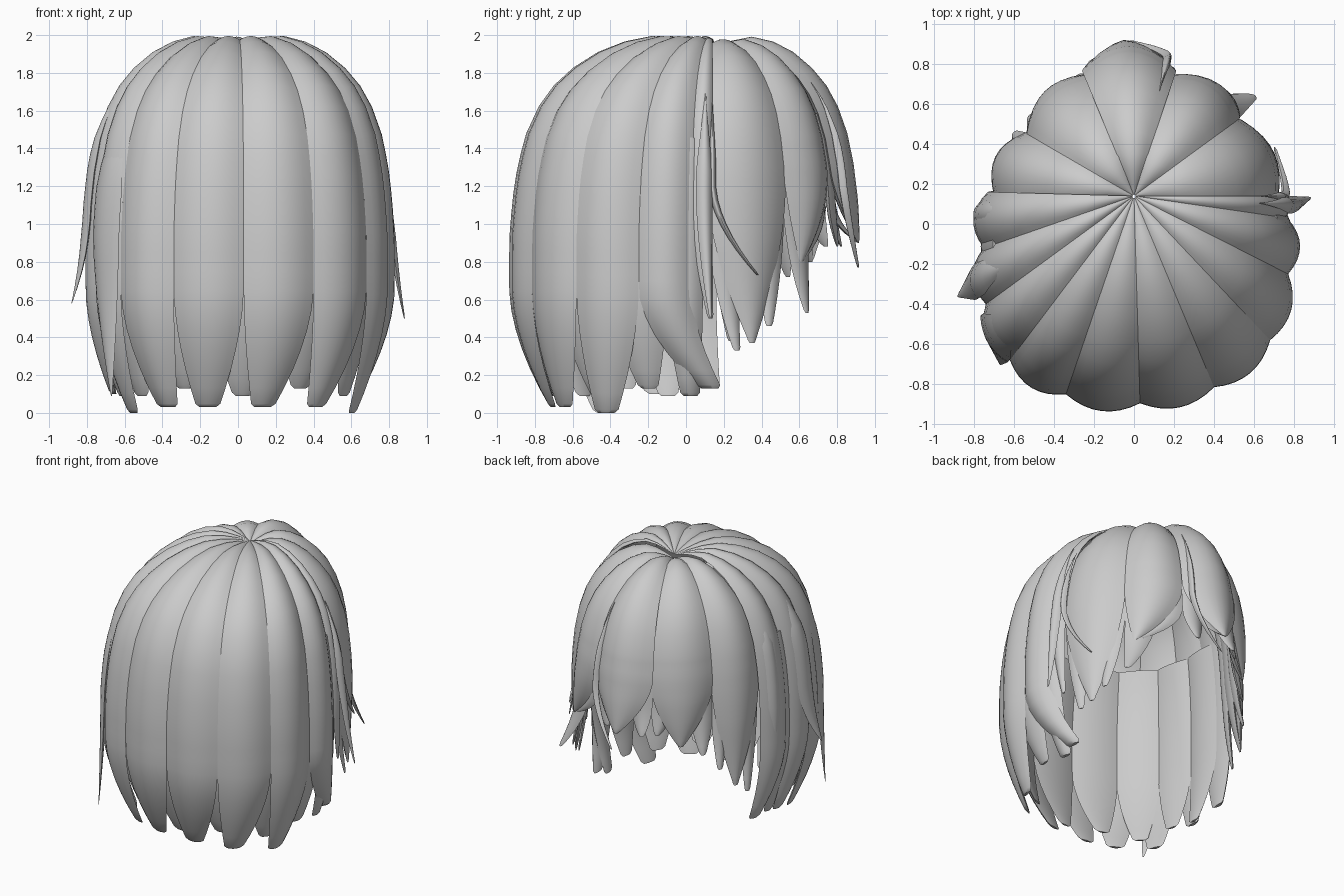
import bpy, bmesh, math
from mathutils import Vector

if "Cube" in bpy.data.objects:
    bpy.data.objects.remove(bpy.data.objects["Cube"])

CROWN = Vector((0, 0.14, 0))
# shared dome profile: fraction of the way from crown to outline, height
PROF = [(0.01, 1.94), (0.1, 1.96), (0.2, 1.975), (0.32, 1.975), (0.45, 1.94), (0.58, 1.88),
        (0.7, 1.795), (0.79, 1.705), (0.86, 1.6), (0.92, 1.46), (0.96, 1.3), (0.985, 1.12), (1.0, 0.92)]
N = 8  # segments across a lock


def frac(z):
    """Outline fraction at a height below the top of the dome."""
    pts = PROF[3:]
    for (f0, z0), (f1, z1) in zip(pts, pts[1:]):
        if z >= z1:
            return f0 + (f1 - f0) * (z0 - z) / (z0 - z1)
    return 1.0


def lock(name, a, b, tip, taper=0.65, tip_w=0.06, bulge=0.06, inner=0.02,
         scale=1.0, start=None, power=1.7, drop=0.0, grow_rows=0):
    """Lens-section hair lock between outline points a and b, ending at tip."""
    a, b = Vector((*a, 0)), Vector((*b, 0))
    tip = Vector(tip)
    mid = (a + b) / 2 - CROWN
    half = (b - a) / 2
    w = half.length
    side = half.normalized()
    out = Vector((side.y, -side.x, 0))
    if out.dot(mid) < 0:
        out = -out
    top = start or 1.46
    rows = [p for p in PROF if p[1] > top or p[0] < 0.3] if start is None else []
    n = 14
    for i in range(n + 1):
        z = top + (tip.z - top) * i / n
        if i == n:
            rows.append((frac(z), z + 0.018))  # extra row rounds the tip
        rows.append((frac(z), z))
    bm = bmesh.new()
    rings = []
    for k, (f, z) in enumerate(rows):
        u = min(1, max(0, (taper - z) / (taper - tip.z))) if k > 3 or start else 0
        c = CROWN + mid * f * scale
        c = c.lerp(Vector((tip.x, tip.y, 0)), u ** power)
        c.z = z - drop * max(0, min(1, (z - 1.3) / 0.5))
        grow = min(1, (k + 0.2) / grow_rows) if grow_rows else 1
        hw = (w * f * (1 - u ** power) + tip_w * u ** power) * grow
        if k == len(rows) - 1:
            hw *= 0.72
        (f0, z0), (f1, z1) = rows[max(k - 1, 0)], rows[min(k + 1, len(rows) - 1)]
        nrm = (out * (z0 - z1) + Vector((0, 0, (f1 - f0) * mid.length))).normalized()
        if start is None and k < 4:
            nrm = Vector((0, 0, 1))
        d = min(1, hw / w)
        ring = []
        for i in range(N + 1):
            s = -1 + 2 * i / N
            ring.append(bm.verts.new(c + side * s * hw + nrm * bulge * d * (1 - s * s)))
        for i in range(N - 1, 0, -1):
            s = -1 + 2 * i / N
            ring.append(bm.verts.new(c + side * s * hw - nrm * inner * d * (1 - s * s)))
        rings.append(ring)
    for r0, r1 in zip(rings, rings[1:]):
        for i in range(len(r0)):
            j = (i + 1) % len(r0)
            bm.faces.new((r0[i], r0[j], r1[j], r1[i]))
    bm.faces.new(rings[0])
    bm.faces.new(rings[-1])
    bmesh.ops.recalc_face_normals(bm, faces=bm.faces)
    me = bpy.data.meshes.new(name)
    bm.to_mesh(me)
    bm.free()
    ob = bpy.data.objects.new(name, me)
    bpy.context.collection.objects.link(ob)
    bpy.ops.object.select_all(action='DESELECT')
    ob.select_set(True)
    bpy.context.view_layer.objects.active = ob
    bpy.ops.object.shade_smooth_by_angle(angle=math.radians(50))


# long outer locks around the back and sides
edges = [(0.74, 0.14), (0.765, 0.03), (0.77, -0.25), (0.68, -0.58), (0.4, -0.815), (0.03, -0.895),
         (-0.34, -0.85), (-0.62, -0.68), (-0.74, -0.4), (-0.75, -0.12), (-0.73, 0.16)]
tips = [(0.74, 0.13, 0.5), (0.64, 0.13, 0.13), (0.6, -0.42, 0.0), (0.41, -0.64, 0.03), (0.13, -0.7, 0.03),
        (-0.16, -0.7, 0.03), (-0.37, -0.64, 0.03), (-0.55, -0.43, 0.0), (-0.65, -0.15, 0.1), (-0.65, 0.12, 0.13)]
for i, t in enumerate(tips):
    lock(f"back_lock_{i}", edges[i], edges[i + 1], t, taper=1.1 if i == 0 else 0.65,
         tip_w=0.015 if i == 0 else 0.06, bulge=0.03 if i == 0 else 0.062)

# under-layer starting below the dome, offset by half a lock
mids = [(Vector(p) + Vector(q)) / 2 for p, q in zip(edges, edges[1:])]
for i in range(len(mids) - 1):
    e = Vector(edges[i + 1])
    lock(f"under_lock_{i}", mids[i], mids[i + 1], (e.x * 0.82, e.y * 0.79, 0.09 + 0.04 * (i % 2)),
         scale=0.97, start=1.45, bulge=0.045, tip_w=0.05)


def fringe(name, a, b, ends, bulge):
    """One broad fringe lock with several pointed ends beneath it."""
    a, b = Vector(a), Vector(b)
    lock(name, a, b, ends[len(ends) // 2], taper=1.3, tip_w=0.015, bulge=bulge, power=1.8, drop=0.025)
    n = len(ends)
    for i, t in enumerate(ends):
        p, q = a.lerp(b, max(0.02, i / n - 0.06)), a.lerp(b, min(0.98, (i + 1) / n + 0.06))
        lock(f"{name}_end_{i}", p, q, t, taper=1.1, tip_w=0.02, bulge=0.035, inner=0.015,
             start=1.6, power=1.9, scale=0.965, drop=0.03)


fringe("fringe_side_right", (0.73, 0.1), (0.53, 0.54),
       [(0.7, 0.27, 0.33), (0.67, 0.35, 0.37), (0.63, 0.44, 0.46)], 0.085)
# the right-hand fringe sweeps sideways, leaving a parting beside the centre
fringe("fringe_right", (0.54, 0.53), (0.19, 0.77), [(0.6, 0.64, 0.53), (0.5, 0.61, 0.8)], 0.09)
fringe("fringe_centre", (0.22, 0.79), (-0.27, 0.79),
       [(0.1, 0.8, 0.88), (-0.05, 0.91, 0.9), (-0.2, 0.82, 0.88)], 0.13)
fringe("fringe_left", (-0.23, 0.77), (-0.56, 0.44),
       [(-0.28, 0.74, 0.88), (-0.42, 0.66, 0.8), (-0.52, 0.54, 0.72)], 0.09)
fringe("fringe_side_left", (-0.54, 0.47), (-0.71, 0.12),
       [(-0.6, 0.45, 0.6), (-0.66, 0.35, 0.46), (-0.68, 0.24, 0.38)], 0.085)

# loose pointed strands lying over the surface and flicking outward
strands = [("right_flick", (0.8, 0.05), (0.78, 0.14), (0.88, 0.13, 0.5), 1.7),
           ("right_curl", (0.76, 0.12), (0.76, 0.16), (0.7, 0.38, 0.73), 1.65),
           ("front_curl", (0.19, 0.83), (0.15, 0.85), (-0.02, 0.91, 0.77), 1.75),
           ("left_flick", (-0.79, -0.38), (-0.8, -0.2), (-0.88, -0.36, 0.58), 1.8),
           ("left_front_flick", (-0.78, -0.02), (-0.76, 0.12), (-0.79, 0.06, 0.75), 1.8),
           ("left_back_flick", (-0.63, -0.69), (-0.77, -0.46), (-0.67, -0.7, 0.09), 1.8)]
for name, a, b, t, z in strands:
    lock(name, a, b, t, taper=1.2 if z < 1.8 else 1.0, tip_w=0.006, bulge=0.035, inner=0.01,
         start=z, grow_rows=5)
